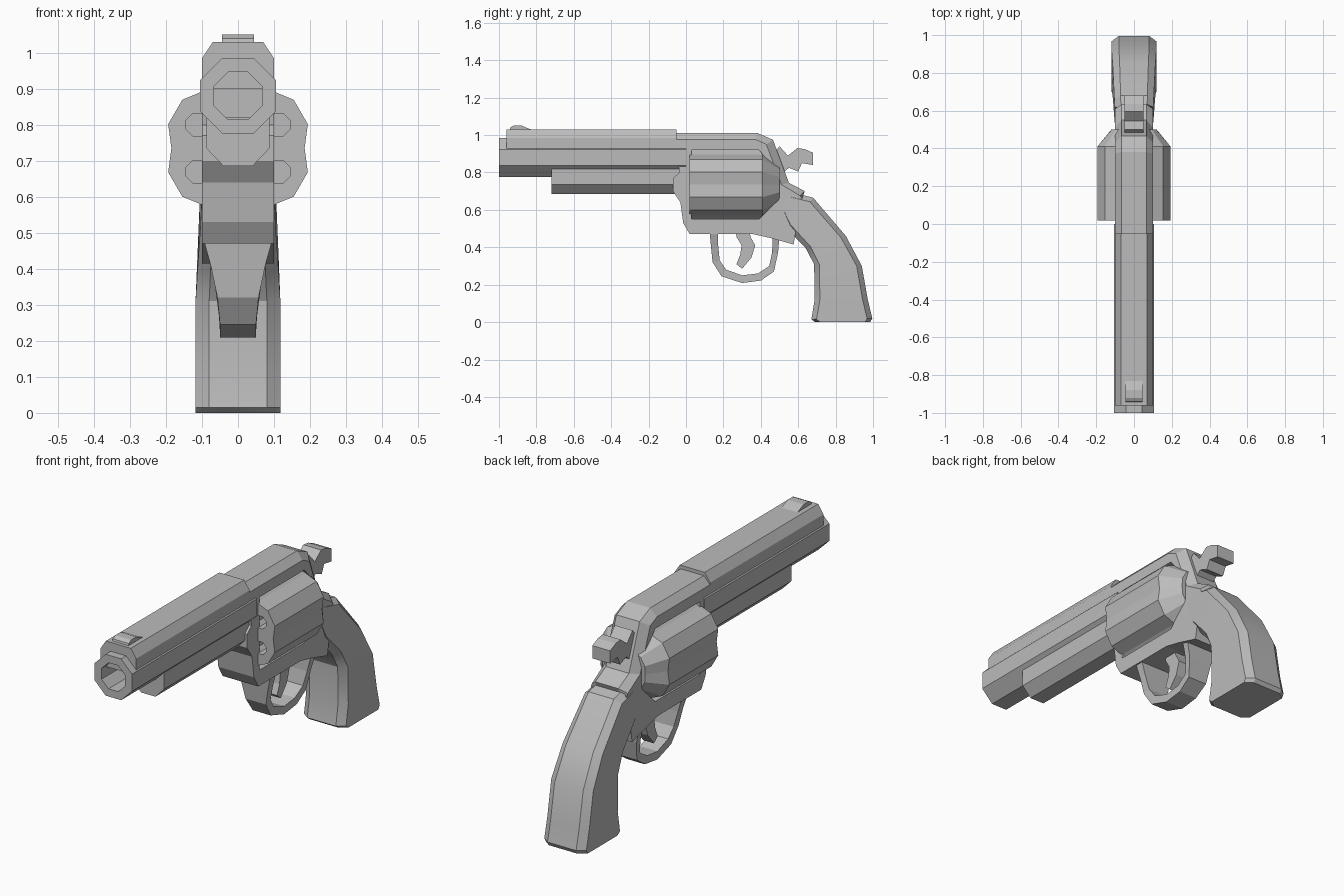
import bpy, bmesh, math
from mathutils import Vector

if "Cube" in bpy.data.objects:
    bpy.data.objects.remove(bpy.data.objects["Cube"])

steel = bpy.data.materials.new("grey_steel")
steel.diffuse_color = (0.5, 0.5, 0.5, 1)
steel.use_nodes = True
steel.node_tree.nodes["Principled BSDF"].inputs["Base Color"].default_value = steel.diffuse_color


def loft(name, rings, closed=False):
    """Skin a sequence of equal-length point rings; cap the ends unless closed."""
    bm = bmesh.new()
    vs = [[bm.verts.new(p) for p in r] for r in rings]
    n = len(vs[0])
    pairs = list(zip(vs, vs[1:])) + ([(vs[-1], vs[0])] if closed else [])
    for a, b in pairs:
        for i in range(n):
            j = (i + 1) % n
            bm.faces.new((a[i], a[j], b[j], b[i]))
    if not closed:
        bm.faces.new(vs[0][::-1])
        bm.faces.new(vs[-1])
    bmesh.ops.recalc_face_normals(bm, faces=bm.faces)
    me = bpy.data.meshes.new(name)
    bm.to_mesh(me)
    bm.free()
    me.materials.append(steel)
    ob = bpy.data.objects.new(name, me)
    bpy.context.collection.objects.link(ob)
    return ob


def plate(name, outline, hw):
    """Side outline (y, z) extruded across x."""
    return loft(name, [[(x, y, z) for y, z in outline] for x in (-hw, hw)])


def bar(name, half, y0, y1):
    """Mirrored half cross-section (x, z) extruded along y."""
    sec = half + [(-x, z) for x, z in reversed(half)]
    return loft(name, [[(x, y, z) for x, z in sec] for y in (y0, y1)])


def ring(n, r, y, cz, cx=0.0, turn=0.0):
    return [(cx + r * math.cos(turn + 2 * math.pi * i / n), y,
             cz + r * math.sin(turn + 2 * math.pi * i / n)) for i in range(n)]


def cut(target, cutter):
    m = target.modifiers.new("cut", 'BOOLEAN')
    m.operation = 'DIFFERENCE'
    m.solver = 'EXACT'
    m.object = cutter
    cutter.hide_render = True
    cutter.hide_viewport = True


# Barrel with an octagonal bore
C8 = math.cos(math.pi / 8)
T8 = math.pi / 8
loft("barrel", [ring(8, r / C8, y, 0.88, turn=T8) for r, y in
                ((0.105, 0.0), (0.105, -1.0), (0.066, -1.0), (0.066, -0.7))])

# Top rib, ejector housing and front sight
bar("barrel_rib", [(0.1, 0.9), (0.1, 0.985), (0.07, 1.03)], -0.96, -0.05)
bar("ejector_housing", [(0.04, 0.685), (0.088, 0.735), (0.088, 0.82)], -0.72, 0.0)
plate("front_sight", [(-0.945, 1.02), (-0.94, 1.04), (-0.92, 1.051),
                      (-0.88, 1.051), (-0.83, 1.03), (-0.83, 1.02)], 0.045)

# Frame: wide side outline with a chamfered top and back
lower = [(0.62, 0.66), (0.6, 0.56), (0.575, 0.415), (0.45, 0.45), (0.36, 0.47),
         (0.02, 0.47), (-0.015, 0.53), (-0.03, 0.64), (-0.07, 0.70), (-0.07, 0.77),
         (-0.035, 0.80)]
outer = [(-0.055, 1.012), (0.38, 1.012), (0.465, 0.975), (0.55, 0.745), (0.635, 0.70)]
inner = [(-0.055, 0.975), (0.375, 0.975), (0.43, 0.95), (0.51, 0.735), (0.61, 0.675)]
frame = loft("frame", [[(x, y, z) for y, z in top + lower] for x, top in
                       ((-0.1, inner), (-0.065, outer), (0.065, outer), (0.1, inner))])
window = plate("window_cutter", [(0.03, 0.55), (0.39, 0.55), (0.46, 0.62), (0.46, 0.84),
                                 (0.39, 0.92), (0.03, 0.92)], 0.3)
cut(frame, window)

# Fluted cylinder with a tapered rear
CZ = 0.735


def fluted(y, lobe, flute):
    pts = []
    for k in range(6):
        for deg, r in ((0, flute), (19, lobe), (41, lobe)):
            a = math.radians(60 * k + deg)
            pts.append((r * math.cos(a), y, CZ + r * math.sin(a)))
    return pts


cylinder = loft("cylinder", [fluted(0.018, 0.205, 0.185), fluted(0.41, 0.205, 0.185),
                             fluted(0.5, 0.125, 0.12)])
for k in range(6):
    a = math.radians(60 * k + 30)
    cx, cz = 0.13 * math.cos(a), CZ + 0.13 * math.sin(a)
    cut(cylinder, loft("chamber_cutter", [ring(8, 0.034, y, cz, cx, T8)
                                          for y in (-0.1, 0.1)]))

# Trigger guard: a strip that narrows below the frame
guard = [((0.125, 0.49), (0.17, 0.49), 0.098), ((0.133, 0.41), (0.172, 0.41), 0.076),
         ((0.142, 0.32), (0.18, 0.33), 0.057), ((0.19, 0.245), (0.215, 0.28), 0.05),
         ((0.30, 0.209), (0.30, 0.25), 0.05), ((0.40, 0.222), (0.385, 0.26), 0.05),
         ((0.47, 0.27), (0.445, 0.30), 0.053), ((0.492, 0.37), (0.46, 0.37), 0.066),
         ((0.50, 0.46), (0.465, 0.47), 0.09)]
loft("trigger_guard", [[(-w, *o), (w, *o), (w, *i), (-w, *i)] for o, i, w in guard])

# Trigger and hammer
plate("trigger", [(0.265, 0.49), (0.27, 0.455), (0.297, 0.41), (0.29, 0.36), (0.27, 0.31),
                  (0.30, 0.285), (0.35, 0.345), (0.37, 0.41), (0.345, 0.455),
                  (0.34, 0.49)], 0.03)
plate("hammer", [(0.45, 0.88), (0.50, 0.94), (0.545, 0.89), (0.595, 0.93), (0.635, 0.925),
                 (0.68, 0.905), (0.68, 0.84), (0.62, 0.85), (0.60, 0.805), (0.55, 0.825),
                 (0.51, 0.79), (0.45, 0.76)], 0.05)

# Grip: eight-sided sections from front point to back point
grip = [((0.51, 0.58), (0.545, 0.70), 0.1), ((0.54, 0.50), (0.68, 0.665), 0.104),
        ((0.64, 0.395), (0.855, 0.46), 0.112), ((0.685, 0.31), (0.94, 0.30), 0.118),
        ((0.688, 0.12), (0.972, 0.12), 0.118), ((0.67, 0.015), (0.996, 0.02), 0.118),
        ((0.69, 0.0), (0.985, 0.0), 0.118)]
sections = []
for f, b, w in grip:
    f, b = Vector(f), Vector(b)
    d = (b - f).normalized() * 0.028
    half = [(w * 0.68, f), (w, f + d), (w, b - d), (w * 0.68, b)]
    sections.append([(x, p.x, p.y) for x, p in half] +
                    [(-x, p.x, p.y) for x, p in reversed(half)])
grip_ob = loft("grip", sections)
bpy.context.view_layer.objects.active = grip_ob
grip_ob.select_set(True)
bpy.ops.object.shade_smooth_by_angle(angle=math.radians(25))
